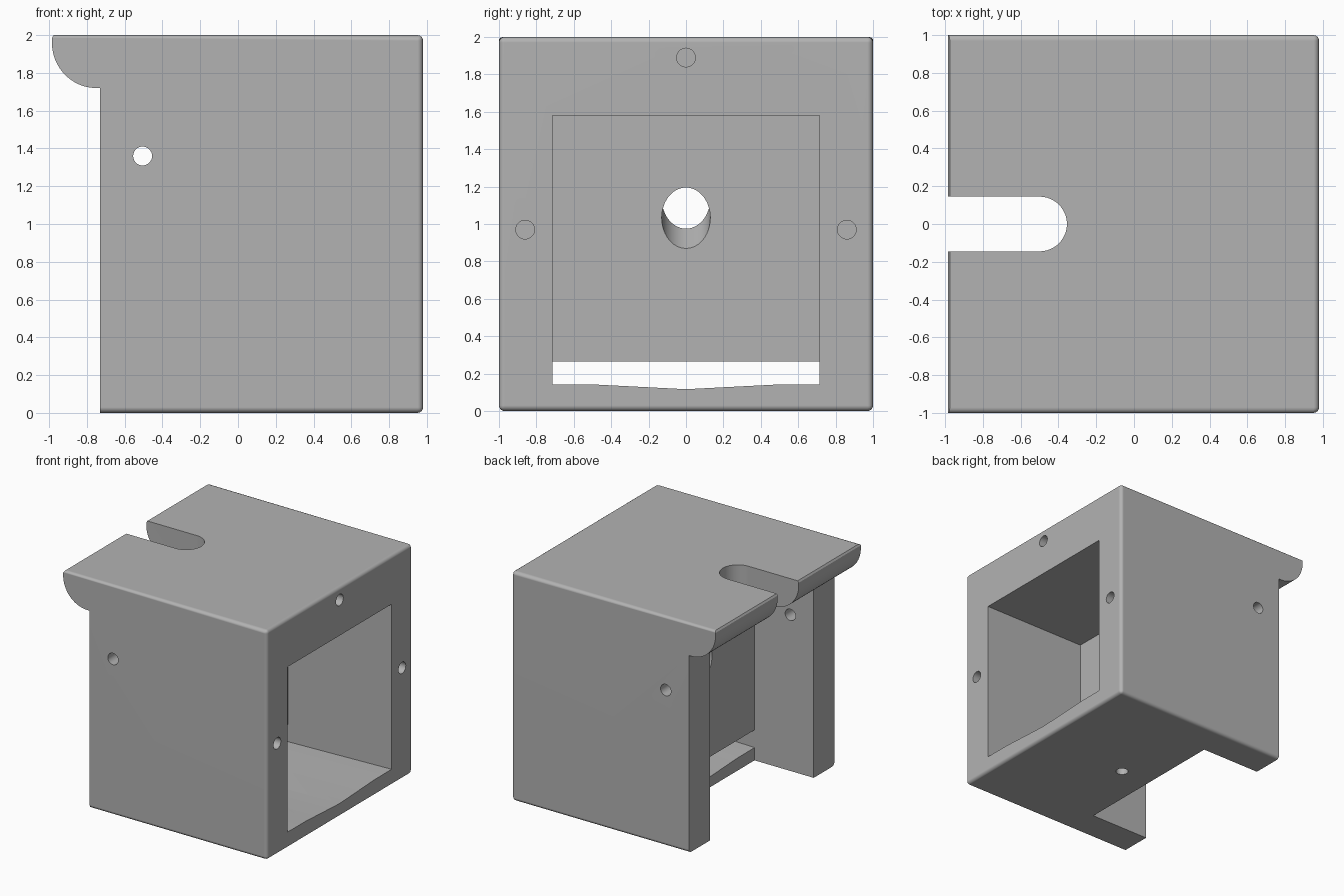
import bpy, bmesh
from math import sin, cos, pi, radians
from mathutils import Matrix, Vector

cube = bpy.data.objects.get("Cube")
if cube:
    bpy.data.objects.remove(cube, do_unlink=True)

BACK, FRONT, LIP = -0.73, 0.98, -0.985   # housing extents along x
HALF, TOP = 1.0, 2.0
OPEN = 0.715                             # half width of the openings
PANEL = (-0.16, -0.02)                   # inner panel faces along x


def finish(name, bm):
    bmesh.ops.recalc_face_normals(bm, faces=bm.faces[:])
    mesh = bpy.data.meshes.new(name)
    bm.to_mesh(mesh)
    bm.free()
    obj = bpy.data.objects.new(name, mesh)
    bpy.context.collection.objects.link(obj)
    return obj


def loft(name, start, end):
    """Solid between two matching closed loops."""
    bm = bmesh.new()
    a = [bm.verts.new(p) for p in start]
    b = [bm.verts.new(p) for p in end]
    bm.faces.new(a)
    bm.faces.new(b)
    for i in range(len(a)):
        j = (i + 1) % len(a)
        bm.faces.new((a[i], a[j], b[j], b[i]))
    return finish(name, bm)


def box(name, x, y, z):
    ring = [(x[0], y[0]), (x[1], y[0]), (x[1], y[1]), (x[0], y[1])]
    return loft(name, [(*p, z[0]) for p in ring], [(*p, z[1]) for p in ring])


def rod(name, centre, axis, radius, length, sides=32):
    bm = bmesh.new()
    turn = Vector((0, 0, 1)).rotation_difference(Vector(axis)).to_matrix().to_4x4()
    bmesh.ops.create_cone(bm, cap_ends=True, segments=sides, radius1=radius,
                          radius2=radius, depth=length,
                          matrix=Matrix.Translation(centre) @ turn)
    return finish(name, bm)


# Housing: side profile with a rounded rear lip, extruded across the width
profile = [(BACK, 0), (FRONT, 0), (FRONT, TOP), (LIP + 0.01, TOP), (LIP, 1.985)]
for i in range(25):
    t = pi + i / 24 * pi / 2
    profile.append((-0.75 + 0.235 * cos(t), 1.96 + 0.24 * sin(t)))
profile.append((BACK, 1.72))
housing = loft("housing", [(x, -HALF, z) for x, z in profile],
               [(x, HALF, z) for x, z in profile])

# Soften the front rim and the long top and bottom edges
bm = bmesh.new()
bm.from_mesh(housing.data)


def is_soft(edge):
    a, b = (v.co for v in edge.verts)
    on_front = min(a.x, b.x) > FRONT - 0.001
    long_edge = abs(a.x - b.x) > 1
    return on_front or long_edge


bmesh.ops.bevel(bm, geom=[e for e in bm.edges if is_soft(e)], offset=0.03,
                segments=4, profile=0.5, affect='EDGES')
bm.to_mesh(housing.data)
bm.free()

# Cutters: rear bay, front chamber, and the sloping floor passage
cutters = [
    box("rear_bay", (-1.3, PANEL[0]), (-OPEN, OPEN), (-0.2, 1.72)),
    box("front_chamber", (PANEL[1], 1.2), (-OPEN, OPEN), (0.2, 1.58)),
]


def floor_section(x, drop):
    low = [(-OPEN, 0.145), (-0.47, 0.144), (0, 0.12), (0.47, 0.144), (OPEN, 0.145)]
    ring = [(x, y, z - drop) for y, z in low]
    return ring + [(x, OPEN, 0.265), (x, -OPEN, 0.265)]


cutters.append(loft("floor_passage", floor_section(1.1, 0), floor_section(-0.2, 0.035)))

# Slot in the top with a round end
slot = [(-1.2, -0.145)]
for i in range(25):
    t = -pi / 2 + i / 24 * pi
    slot.append((-0.5 + 0.145 * cos(t), 0.145 * sin(t)))
slot.append((-1.2, 0.145))
cutters.append(loft("top_slot", [(x, y, 1.6) for x, y in slot],
                    [(x, y, 2.2) for x, y in slot]))

# Tilted bore through the inner panel, cross holes, drain and screw holes
tilt = radians(37)
cutters += [
    rod("panel_bore", (-0.09, 0, 1.085), (-cos(tilt), 0, sin(tilt)), 0.13, 0.8, 48),
    rod("cross_hole", (-0.505, 0, 1.36), (0, 1, 0), 0.05, 2.4),
    rod("drain_hole", (0.13, 0, 0.05), (0, 0, 1), 0.05, 0.3),
]
for y, z in ((0, 1.89), (-0.86, 0.97), (0.86, 0.97)):
    cutters.append(rod("screw_hole", (FRONT, y, z), (1, 0, 0), 0.05, 0.6))

bpy.ops.object.select_all(action='DESELECT')
bpy.context.view_layer.objects.active = housing
housing.select_set(True)
for cutter in cutters:
    cutter.hide_render = True
    mod = housing.modifiers.new(cutter.name, 'BOOLEAN')
    mod.operation = 'DIFFERENCE'
    mod.solver = 'EXACT'
    mod.object = cutter
    bpy.ops.object.modifier_apply(modifier=mod.name)
    bpy.data.objects.remove(cutter, do_unlink=True)

# Material and shading
grey = bpy.data.materials.new("plain grey")
grey.use_nodes = True
colour = (0.45, 0.45, 0.45, 1)
grey.diffuse_color = colour
grey.node_tree.nodes["Principled BSDF"].inputs["Base Color"].default_value = colour
housing.data.materials.clear()
housing.data.materials.append(grey)
for face in housing.data.polygons:
    face.material_index = 0
bpy.ops.object.shade_smooth_by_angle(angle=radians(30))
weighted = housing.modifiers.new("weighted_normals", 'WEIGHTED_NORMAL')
weighted.keep_sharp = True
